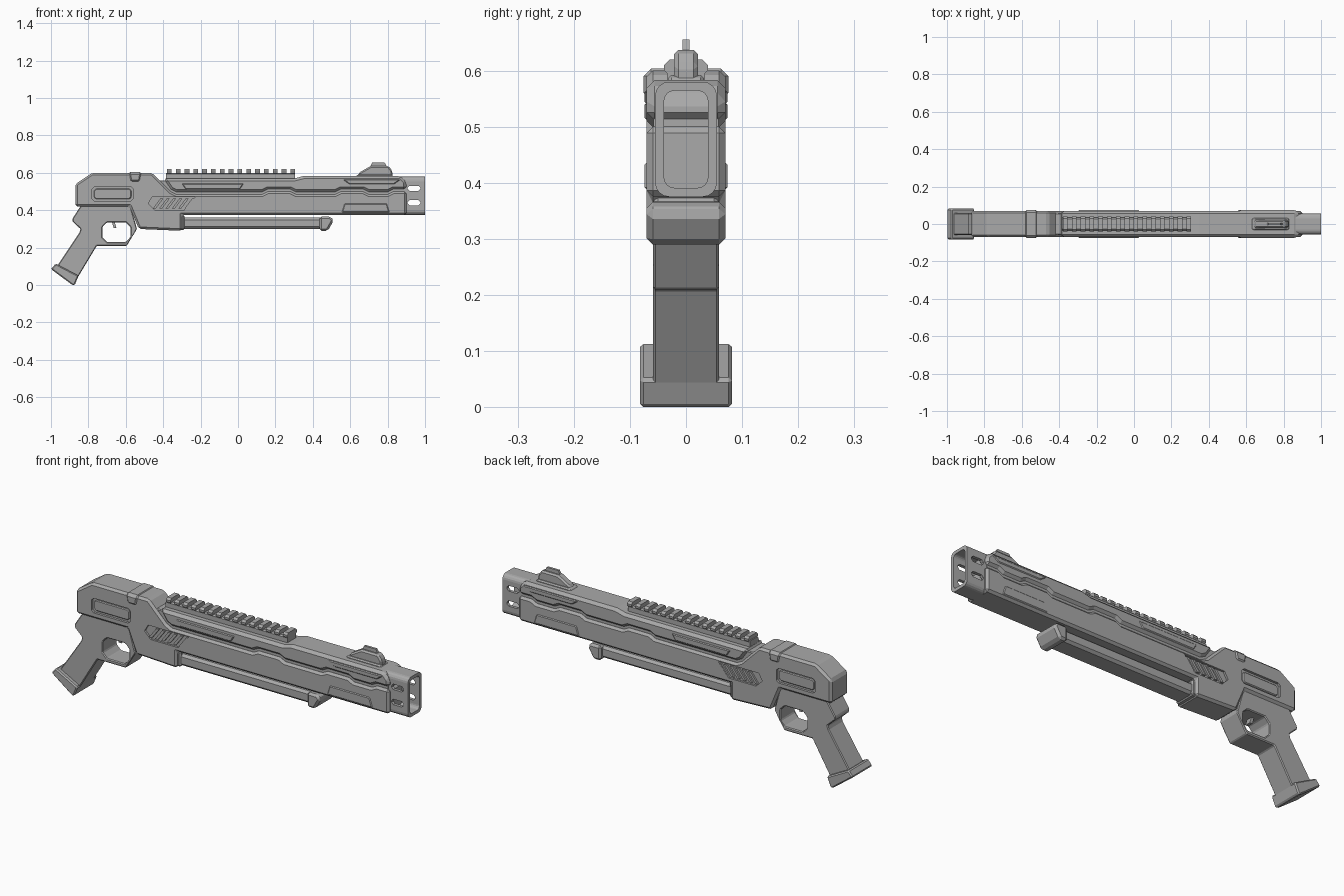
import bpy, bmesh

if "Cube" in bpy.data.objects:
    bpy.data.objects.remove(bpy.data.objects["Cube"])

shade = (.4, .4, .4, 1)
grey = bpy.data.materials.new("plain grey")
grey.use_nodes = True
grey.diffuse_color = shade
grey.node_tree.nodes["Principled BSDF"].inputs["Base Color"].default_value = shade

# Shared levels and sizes
back, front, tip = -.87, .9, 1
lid, deck, base, keel = .6, .57, .375, .29
high, low = .5, .485
wide, fine = .07, .004
sides = {"right": -1, "left": 1}


def finish(name, bm):
    bmesh.ops.recalc_face_normals(bm, faces=bm.faces)
    mesh = bpy.data.meshes.new(name)
    bm.to_mesh(mesh)
    bm.free()
    mesh.materials.append(grey)
    obj = bpy.data.objects.new(name, mesh)
    bpy.context.collection.objects.link(obj)
    return obj


def apply(obj, modifier):
    bpy.context.view_layer.objects.active = obj
    bpy.ops.object.modifier_apply(modifier=modifier.name)


def chamfer(obj, width):
    modifier = obj.modifiers.new("chamfer", 'BEVEL')
    modifier.width = width
    modifier.segments = 1
    modifier.limit_method = 'ANGLE'
    apply(obj, modifier)


def prism(name, outline, inner, outer, bevel=0):
    """Side outline of (x, z) points extruded across the width."""
    bm = bmesh.new()
    face = bm.faces.new([bm.verts.new((x, inner, z)) for x, z in outline])
    extruded = bmesh.ops.extrude_face_region(bm, geom=[face])["geom"]
    for item in extruded:
        if isinstance(item, bmesh.types.BMVert):
            item.co.y = outer
    obj = finish(name, bm)
    if bevel:
        chamfer(obj, bevel)
    return obj


def slab(name, outline, half, bevel=0):
    """Prism centred on the middle plane."""
    return prism(name, outline, -half, half, bevel)


def rect(left, right, bottom, top, corner=0):
    """Rectangular outline, with cut corners if asked."""
    if not corner:
        return [(left, bottom), (right, bottom), (right, top), (left, top)]
    return [(left + corner, bottom), (right - corner, bottom),
            (right, bottom + corner), (right, top - corner),
            (right - corner, top), (left + corner, top),
            (left, top - corner), (left, bottom + corner)]


def leaning(left, right, bottom, top, lean):
    """Rectangular outline whose top is pushed along x."""
    return [(left, bottom), (right, bottom), (right + lean, top), (left + lean, top)]


def taper(left, right, bottom, top, inset):
    """Outline narrowed at the top."""
    return [(left, bottom), (right, bottom), (right - inset, top), (left + inset, top)]


def bar(name, left, right, half, bottom, top, radius, segments=1):
    """Box along x with only its long edges rounded."""
    bm = bmesh.new()
    bmesh.ops.create_cube(bm, size=1)
    for v in bm.verts:
        v.co = (right if v.co.x > 0 else left,
                half if v.co.y > 0 else -half,
                top if v.co.z > 0 else bottom)
    long_edges = [e for e in bm.edges if e.verts[0].co.x != e.verts[1].co.x]
    bmesh.ops.bevel(bm, geom=long_edges, offset=radius, segments=segments,
                    profile=.5, affect='EDGES')
    return finish(name, bm)


def cut(obj, cutter):
    cutter.hide_render = True
    modifier = obj.modifiers.new("cut", 'BOOLEAN')
    modifier.operation = 'DIFFERENCE'
    modifier.solver = 'EXACT'
    modifier.object = cutter
    apply(obj, modifier)
    bpy.data.objects.remove(cutter)


def recess(obj, outline, floor):
    """Cut the same pocket into both flanks."""
    for side in sides.values():
        cut(obj, prism("cutter", outline, side * floor, side * wide * 2))


# Stepped seam between the lower body and the upper shell: three dips
ramp = .03
seam = []
for start, end in ((-.33, .13), (.31, .52), (.7, .8)):
    seam += [(start - ramp, high), (start, low), (end, low), (end + ramp, high)]
seam.append((front, high))

# Main body: rear receiver and lower flank in one piece
body = slab("body", [(-.58, .42), (back, .42), (back, .54), (-.78, lid), (-.46, lid)]
            + seam + [(front, base), (-.3, base), (-.3, keel), (-.53, .3)],
            wide, .011)
recess(body, rect(-.78, -.56, .45, .525, .012), .058)
recess(body, [(-.445, .4), (-.29, .4), (-.23, .47), (-.46, .47), (-.48, .435)], .06)

# Port plates and slanted vent ribs inside the pockets
for label, side in sides.items():
    prism("port_plate_" + label, rect(-.77, -.57, .46, .515, .01),
          side * .05, side * .064, fine)
    for i in range(6):
        rib = -.455 + i * .034
        prism(f"vent_rib_{label}_{i}", leaning(rib, rib + .016, .41, .463, .04),
              side * .05, side * .069)

# Upper shell above the seam, with the core showing in the gap
gap = .011
slab("upper_shell", [(x, z + gap) for x, z in seam]
     + [(front, .55), (front - ramp, .583), (.35, .583), (.3, deck), (-.4, deck)],
     wide, .014)
bar("core", -.45, front - gap, .058, .4, .56, fine)

# Thin raised panels on the flanks
slab("upper_panel", taper(-.3, .03, .543, .512, .02), wide + fine, fine)
slab("front_top_panel", taper(.56, .87, .565, .54, .035), wide + fine, fine)
slab("front_low_panel", taper(.555, .81, .388, .436, .015), wide + fine, fine)

# Receiver band
slab("receiver_band", taper(-.59, -.51, lid + fine, .547, .01), .076, .014)

# Hollow muzzle with side slots
wall = .016
muzzle = bar("muzzle", .82, tip, .055, base, .58, .025, 4)
cut(muzzle, bar("cutter", .87, tip + wall, .055 - wall,
                base + wall, .58 - wall, .018, 4))
for level in (.44, .517):
    cut(muzzle, slab("cutter", rect(.907, .975, level - .014, level + .014, .01), wide))

# Grip and trigger guard in one piece
grip = slab("grip", [(-.84, .425), (-.885, .355), (-.885, .34), (-.842, .3), (-.848, .28),
                     (-.975, .09), (-.86, .035), (-.755, .21), (-.595, .21),
                     (-.54, .3), (-.575, .425)], .059)
cut(grip, slab("cutter", rect(-.725, -.575, .23, .335, .025), wide))
chamfer(grip, .009)
slab("grip_butt", [(-tip, .085), (-.975, .115), (-.852, .05), (-.873, 0), (-.885, 0)],
     .082, .014)
slab("trigger", leaning(-.665, -.65, .305, .34, -.01), .015)

# Pump tube, collar and end cap
bar("pump_tube", -.32, .46, .052, .3, .36, .012)
slab("pump_collar", rect(-.33, -.285, .295, base), .058, .008)
slab("pump_cap", [(.436, keel), (.48, keel), (.512, .345), (.495, .366), (.436, .366)],
     wide, gap)

# Top rail with teeth
bar("rail_base", -.385, .305, .034, .555, lid, .006)
for i in range(15):
    tooth = -.38 + i * .0472
    bar(f"rail_tooth_{i}", tooth, tooth + .025, .039, lid - .01, .62, .01)

# Front sight
slab("sight_foot", taper(.62, .84, deck, .592, .02), .032, .006)
slab("sight_body", [(.64, deck), (.645, lid), (.71, .637), (.805, .637),
                    (.825, .61), (.825, deck)], .021, .008)
slab("sight_blade", taper(.705, .797, .63, .655, .013), .006)
